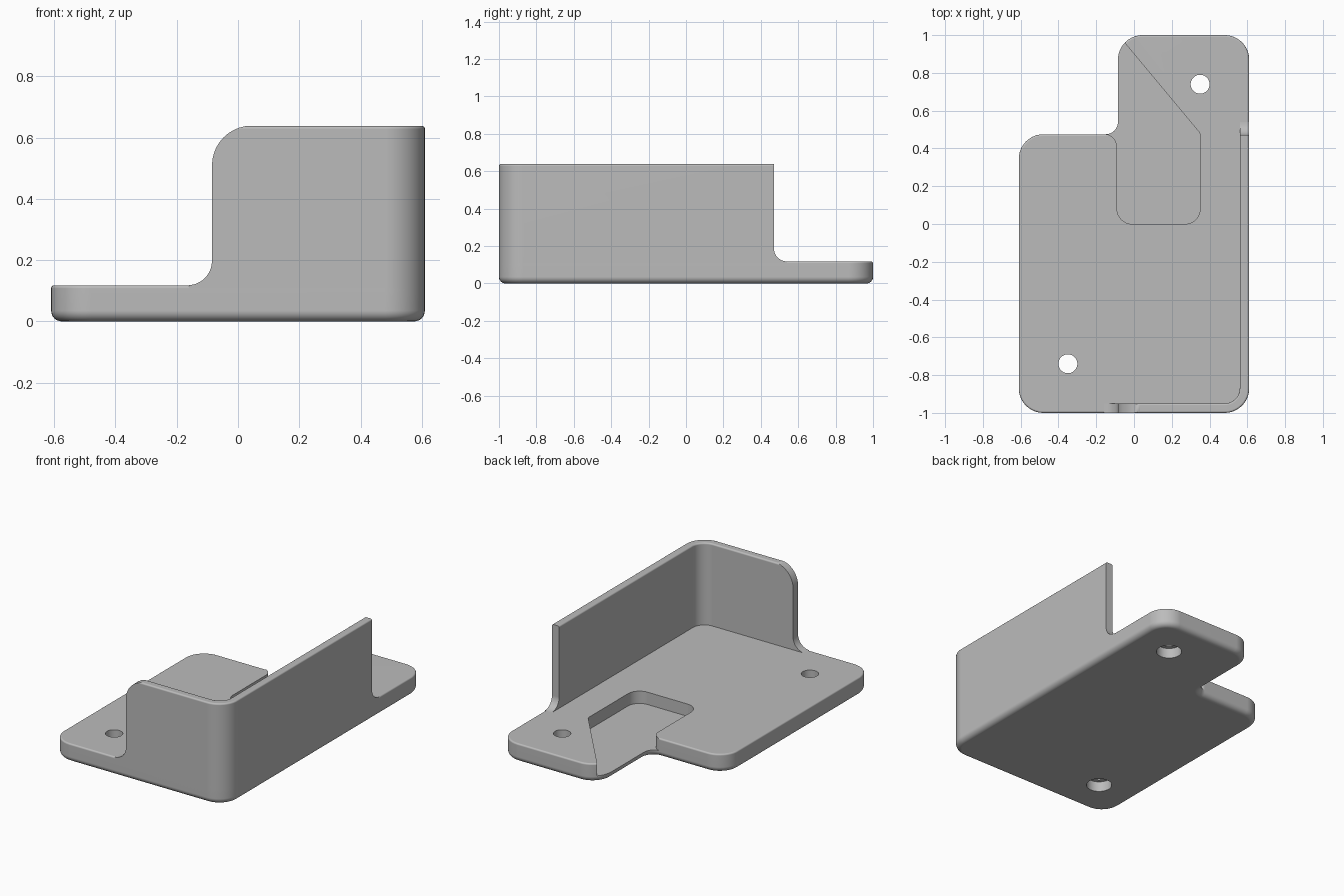
import bpy, bmesh, math
from mathutils import Vector

cube = bpy.data.objects.get("Cube")
if cube:
    bpy.data.objects.remove(cube, do_unlink=True)

grey = bpy.data.materials.new("plain grey")
grey.use_nodes = True
colour = (0.5, 0.5, 0.5, 1)
grey.diffuse_color = colour
grey.node_tree.nodes["Principled BSDF"].inputs["Base Color"].default_value = colour

BASE_H, WALL_H, FLOOR_H = 0.118, 0.638, 0.04
X, Y = 0.61, 1.0
STEP_X, STEP_Y = -0.085, 0.475
R, T = 0.13, 0.05


def rounded(corners, steps=10):
    """Outline from (x, y, radius) corners, convex or concave."""
    out = []
    for i, (x, y, r) in enumerate(corners):
        p = Vector((x, y))
        if r == 0:
            out.append(p)
            continue
        a = (Vector(corners[i - 1][:2]) - p).normalized()
        b = (Vector(corners[(i + 1) % len(corners)][:2]) - p).normalized()
        half = a.angle(b) / 2
        centre = p + (a + b).normalized() * (r / math.sin(half))
        start = p + a * (r / math.tan(half)) - centre
        end = p + b * (r / math.tan(half)) - centre
        turn = math.atan2(start.x * end.y - start.y * end.x, start.dot(end))
        for k in range(steps + 1):
            t = turn * k / steps
            c, s = math.cos(t), math.sin(t)
            out.append(centre + Vector((start.x * c - start.y * s, start.x * s + start.y * c)))
    return out


def inset(pts, d):
    """Move a counter-clockwise outline inward by d."""
    out = []
    for i, p in enumerate(pts):
        a = (p - pts[i - 1]).normalized()
        b = (pts[(i + 1) % len(pts)] - p).normalized()
        na, nb = Vector((-a.y, a.x)), Vector((-b.y, b.x))
        out.append(p + (na + nb) * (d / (1 + na.dot(nb))))
    return out


def prism(name, pts, z0, z1, low=0, top=0, place=lambda u, v, w: (u, v, w)):
    """Extrude an outline, with optional rounded lower and upper rims."""
    rings, n = [], 6
    for k in range(n + 1 if low else 1):
        t = math.pi / 2 * k / n
        rings.append((low * (1 - math.sin(t)), z0 + low * (1 - math.cos(t))))
    for k in range(n + 1 if top else 1):
        t = math.pi / 2 * k / n
        rings.append((top * (1 - math.cos(t)), z1 - top * (1 - math.sin(t))))
    bm = bmesh.new()
    loops = [[bm.verts.new(place(p.x, p.y, z)) for p in inset(pts, d)] for d, z in rings]
    for lo, hi in zip(loops, loops[1:]):
        for i in range(len(lo)):
            bm.faces.new((lo[i - 1], lo[i], hi[i], hi[i - 1]))
    bm.faces.new(loops[0][::-1])
    bm.faces.new(loops[-1])
    bmesh.ops.recalc_face_normals(bm, faces=bm.faces)
    mesh = bpy.data.meshes.new(name)
    bm.to_mesh(mesh)
    bm.free()
    mesh.materials.append(grey)
    obj = bpy.data.objects.new(name, mesh)
    bpy.context.collection.objects.link(obj)
    return obj


def finish(obj, cutters):
    """Apply the cuts, then smooth with flat large faces."""
    for c in cutters:
        mod = obj.modifiers.new("cut", 'BOOLEAN')
        mod.operation, mod.solver, mod.object = 'DIFFERENCE', 'EXACT', c
    bpy.context.view_layer.update()
    graph = bpy.context.evaluated_depsgraph_get()
    mesh = bpy.data.meshes.new_from_object(obj.evaluated_get(graph))
    obj.modifiers.clear()
    obj.data = mesh
    for c in cutters:
        bpy.data.objects.remove(c, do_unlink=True)
    mesh.shade_smooth()
    mesh.set_sharp_from_angle(angle=math.radians(32))
    obj.modifiers.new("even normals", 'WEIGHTED_NORMAL').keep_sharp = True


def disc(name, x, y, r, z0, z1):
    pts = [Vector((x + r * math.cos(t), y + r * math.sin(t)))
           for t in (math.tau * k / 40 for k in range(40))]
    return prism(name, pts, z0, z1)


# Stepped base plate
base = prism("base_plate", rounded([
    (-X, -Y, R), (X, -Y, R), (X, Y, R), (STEP_X, Y, R),
    (STEP_X, STEP_Y, 0.065), (-X, STEP_Y, R)]), 0, BASE_H, 0.035, 0.01)

# Recess open to the step, and counterbored screw holes
cuts = [prism("recess_cutter", rounded([
    (-0.09, 0, 0.08), (0.35, 0, 0.08), (0.35, 0.48, 0.03), (-0.125, 1.05, 0),
    (-0.3, 1.05, 0), (-0.3, STEP_Y + 0.002, 0), (-0.09, STEP_Y + 0.002, 0.07)]),
    FLOOR_H, 0.3)]
for s in (-1, 1):
    cuts.append(disc("hole_cutter", s * 0.35, s * 0.74, 0.05, -0.1, 0.3))
    cuts.append(disc("counterbore_cutter", s * 0.35, s * 0.74, 0.075, -0.1, 0.065))
finish(base, cuts)

# Corner wall along the front and left side
wall = prism("corner_wall", rounded([
    (-0.16, -Y, 0), (X, -Y, R), (X, 0.54, 0), (X - T, 0.54, 0),
    (X - T, -Y + T, R - T), (-0.16, -Y + T, 0)]), 0.06, WALL_H, 0, 0.01)

# Curved wall ends
front_cut = prism("front_end_cutter", rounded([
    (-0.3, BASE_H, 0), (STEP_X, BASE_H, 0.08), (STEP_X, WALL_H + 0.001, R),
    (0.2, WALL_H + 0.001, 0), (0.2, 0.8, 0), (-0.3, 0.8, 0)]),
    -1.1, -0.9, place=lambda u, v, w: (u, w, v))
side_cut = prism("side_end_cutter", rounded([
    (0.47, BASE_H, 0.07), (0.8, BASE_H, 0), (0.8, 0.8, 0), (0.47, 0.8, 0)]),
    0.4, 0.8, place=lambda u, v, w: (w, u, v))
finish(wall, [front_cut, side_cut])
